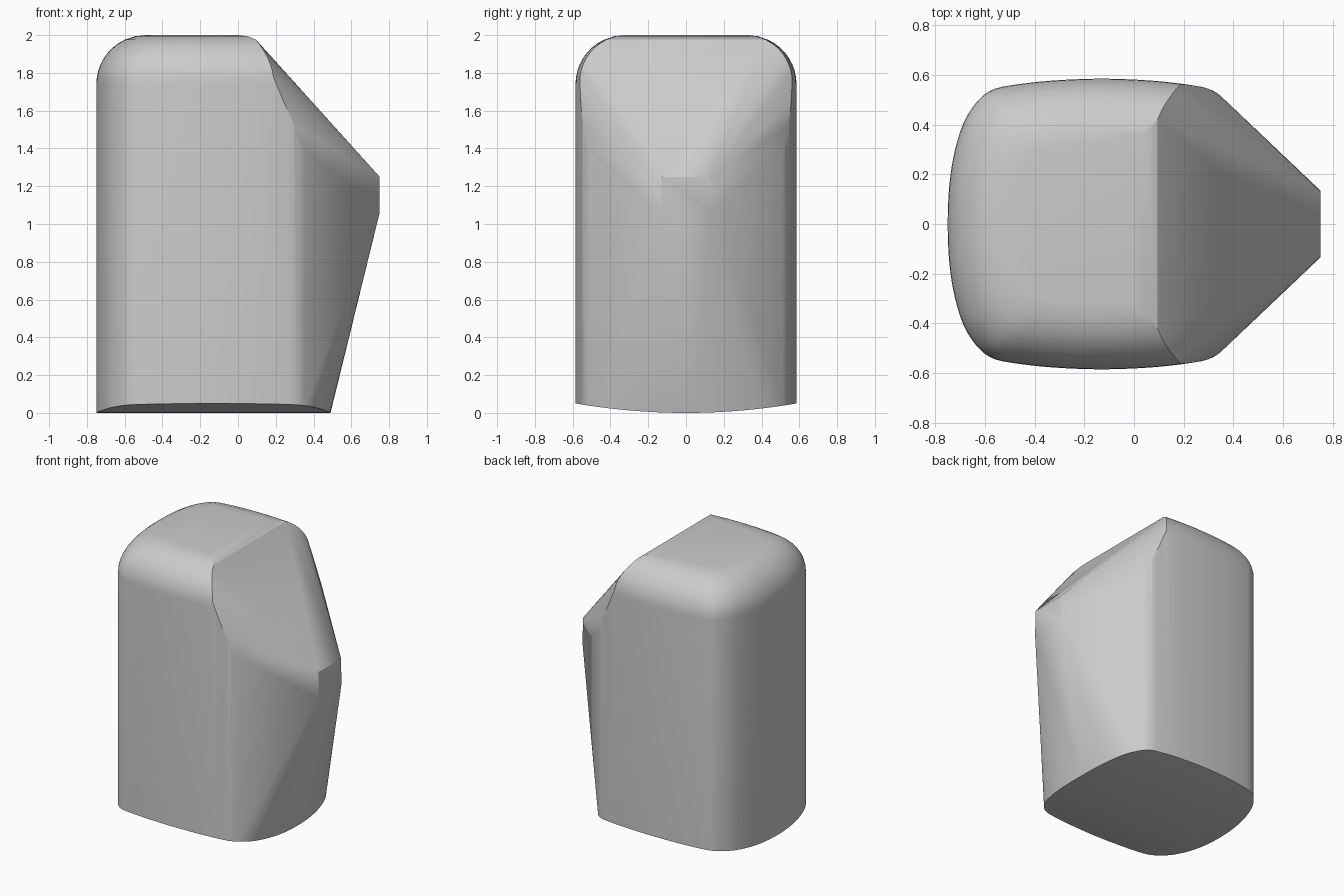
import bpy
import bmesh
from math import sin, cos, radians

cube = bpy.data.objects.get("Cube")
if cube:
    bpy.data.objects.remove(cube, do_unlink=True)

CENTRE_X, HALF_X, HALF_Y = -0.13, 0.62, 0.585
FILLET, SHOULDER = 0.26, 1.74

# Quarter of the rounded plan outline, from the end to the side
QUARTER = [(.62, 0), (.615, .14), (.597, .27), (.565, .385), (.53, .455),
           (.485, .51), (.44, .54), (.38, .556), (.25, .573), (.12, .582), (0, .585)]


def refine(points, times=2):
    """Add rounded in-between points (four-point subdivision)."""
    for _ in range(times):
        result = []
        for i in range(len(points) - 1):
            a, b = points[i], points[i + 1]
            # Reflect at the ends to keep the outline smooth there
            before = points[i - 1] if i else (b[0], -b[1])
            after = points[i + 2] if i + 2 < len(points) else (-a[0], a[1])
            mid = tuple((9 * (a[k] + b[k]) - before[k] - after[k]) / 16 for k in (0, 1))
            result += [a, mid]
        points = result + [points[-1]]
    return points


OUTLINE = refine(QUARTER)
HALF_LOOP = OUTLINE + [(-x, y) for x, y in reversed(OUTLINE[:-1])]


def ring(inset, limit):
    """Inset half outline as (x, y), trimmed at x = limit."""
    pts = [(CENTRE_X + x * (1 - inset / HALF_X), y * (1 - inset / HALF_Y))
           for x, y in HALF_LOOP]
    kept = []
    for a, b in zip(pts, pts[1:]):
        if a[0] > limit >= b[0]:
            t = (a[0] - limit) / (a[0] - b[0])
            kept.append((limit, a[1] + t * (b[1] - a[1])))
        if b[0] <= limit:
            kept.append(b)
    if pts[0][0] <= limit:
        kept.insert(0, pts[0])
    return kept


points = []
# Gently bowed base
points += [(x, y, 0.05 * (y / HALF_Y) ** 2) for x, y in ring(0, 1)]
# Upper walls, trimmed back towards the sloping front
for z, limit in ((1.4, .355), (1.52, .30), (1.64, .245)):
    points += [(x, y, z) for x, y in ring(0, limit)]
# Rounded top
for degrees in (0, 8, 16, 24, 32, 40, 48, 56, 65, 78, 90):
    a = radians(degrees)
    limit = {78: .05, 90: 0}.get(degrees, .19 - .115 * sin(a) ** 2)
    points += [(x, y, SHOULDER + FILLET * sin(a))
               for x, y in ring(FILLET * (1 - cos(a)), limit)]
# Small blunt nose
points += [(.75, .13, 1.25), (.75, .135, 1.06)]

bm = bmesh.new()
for x, y, z in points:
    for side in (1, -1):
        bm.verts.new((x, y * side, z))
bmesh.ops.remove_doubles(bm, verts=bm.verts[:], dist=0.0005)
hull = bmesh.ops.convex_hull(bm, input=bm.verts[:])
spare = {e for e in hull["geom_interior"] + hull["geom_unused"]
         if isinstance(e, bmesh.types.BMVert)}
bmesh.ops.delete(bm, geom=list(spare), context='VERTS')
bmesh.ops.dissolve_limit(bm, angle_limit=radians(0.5), verts=bm.verts[:], edges=bm.edges[:])
bmesh.ops.recalc_face_normals(bm, faces=bm.faces[:])

mesh = bpy.data.meshes.new("body")
bm.to_mesh(mesh)
bm.free()
body = bpy.data.objects.new("body", mesh)
bpy.context.collection.objects.link(body)

# Plain light grey
grey = bpy.data.materials.new("light grey")
grey.use_nodes = True
grey.diffuse_color = (0.6, 0.6, 0.6, 1)
grey.node_tree.nodes["Principled BSDF"].inputs["Base Color"].default_value = (0.6, 0.6, 0.6, 1)
mesh.materials.append(grey)

bpy.ops.object.select_all(action='DESELECT')
body.select_set(True)
bpy.context.view_layer.objects.active = body
bpy.ops.object.shade_smooth_by_angle(angle=radians(25))
